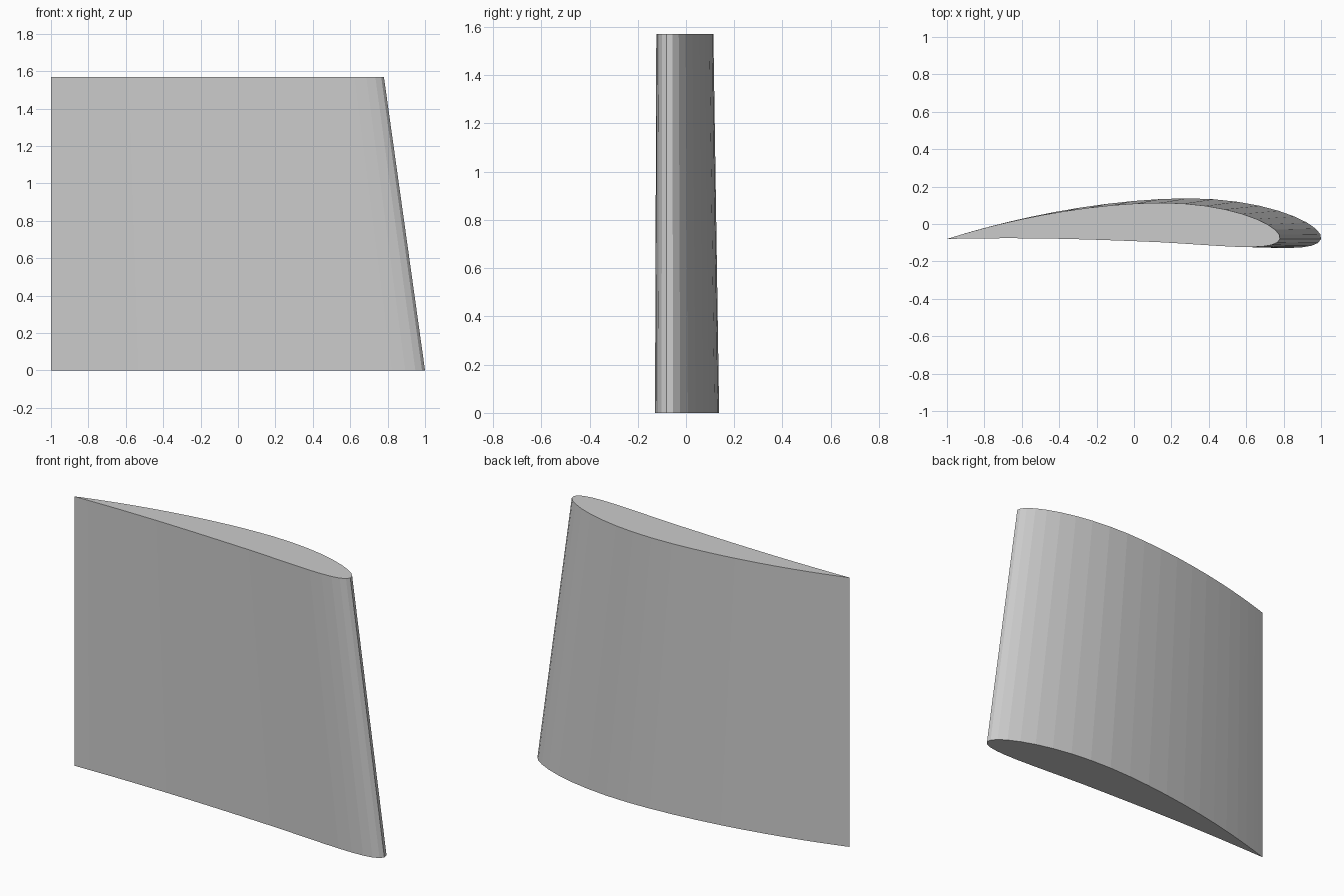
import bpy
import bmesh
import math

cube = bpy.data.objects.get("Cube")
if cube:
    bpy.data.objects.remove(cube, do_unlink=True)

ROOT, TIP, SPAN = 2.0, 1.78, 1.57
CAMBER, PEAK, THICK = 0.05, 0.4, 0.12
TRAIL_X, TRAIL_Y = -1.0, -0.08
STEPS = 22


def foil_point(t, side):
    """Point on a cambered section; t runs from nose (0) to tail (1)."""
    half = 5 * THICK * (0.2969 * math.sqrt(t) - 0.126 * t - 0.3516 * t**2
                        + 0.2843 * t**3 - 0.1036 * t**4)
    p = PEAK if t < PEAK else 1 - PEAK
    u = t if t < PEAK else 1 - t
    mean = CAMBER * (2 * p * u - u * u) / p**2
    slope = math.atan(2 * CAMBER * (PEAK - t) / p**2)
    return (1 - t + side * half * math.sin(slope),
            mean + side * half * math.cos(slope))


# Section outline: upper surface tail to nose, then lower surface back
spacing = [(1 - math.cos(math.pi * i / STEPS)) / 2 for i in range(STEPS + 1)]
outline = [foil_point(t, 1) for t in reversed(spacing)]
outline += [foil_point(t, -1) for t in spacing[1:-1]]

# Loft the root section to the shorter tip, with a straight trailing edge
bm = bmesh.new()
rings = [[bm.verts.new((TRAIL_X + chord * x, TRAIL_Y + chord * y, z))
          for x, y in outline]
         for chord, z in ((ROOT, 0), (TIP, SPAN))]
n = len(outline)
for i in range(n):
    j = (i + 1) % n
    bm.faces.new((rings[0][i], rings[0][j], rings[1][j], rings[1][i]))
for ring in rings:
    bm.faces.new(ring)
bmesh.ops.recalc_face_normals(bm, faces=bm.faces)
mesh = bpy.data.meshes.new("wing_section")
bm.to_mesh(mesh)
bm.free()

# Plain grey finish
grey = bpy.data.materials.new("light_grey")
grey.use_nodes = True
colour = (0.6, 0.6, 0.6, 1)
grey.diffuse_color = colour
grey.node_tree.nodes["Principled BSDF"].inputs["Base Color"].default_value = colour
mesh.materials.append(grey)

wing = bpy.data.objects.new("wing_section", mesh)
bpy.context.collection.objects.link(wing)
